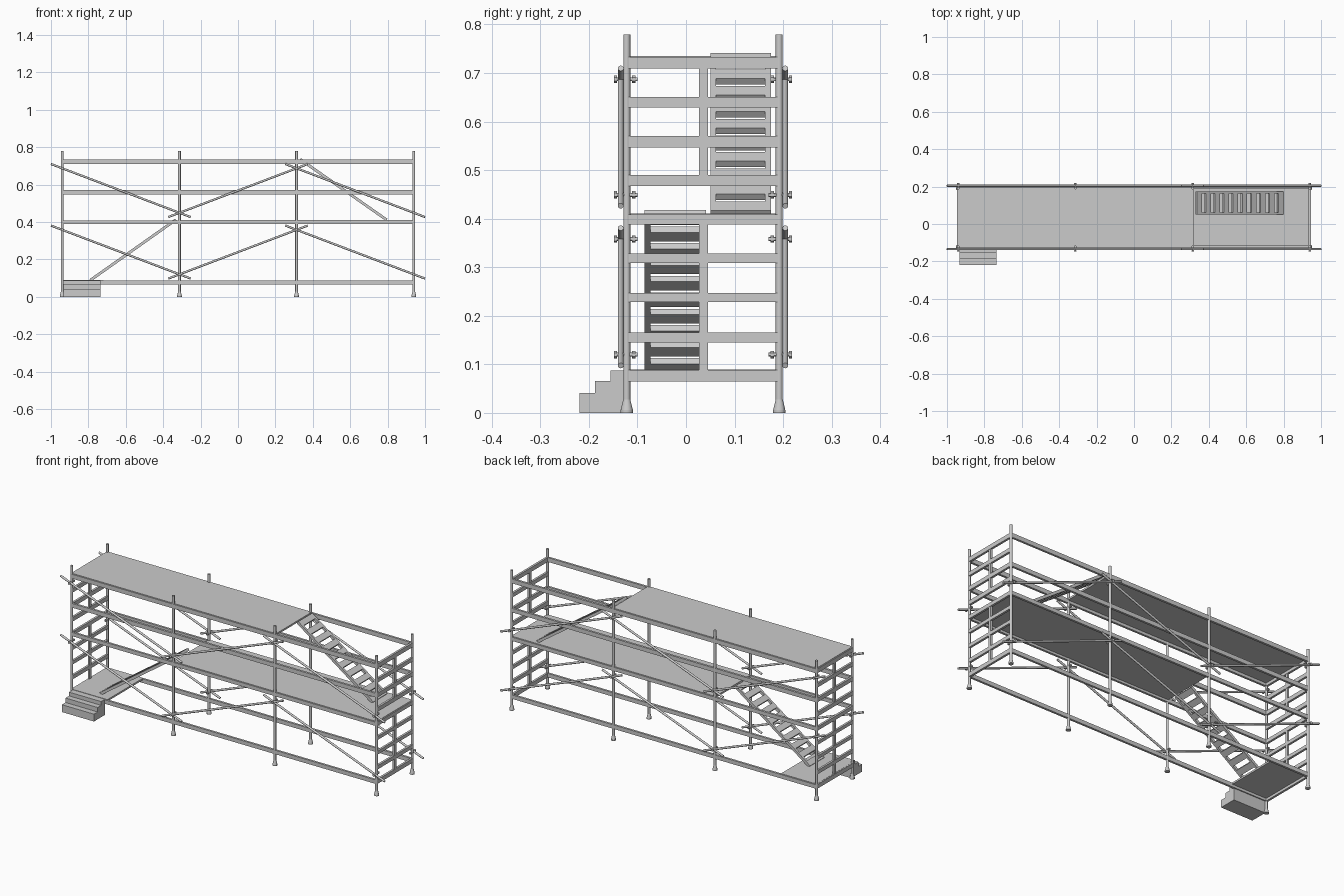
import bpy
from math import atan2
from mathutils import Vector

if "Cube" in bpy.data.objects:
    bpy.data.objects.remove(bpy.data.objects["Cube"])

POST_X = [-0.94, -0.313, 0.313, 0.94]
YF, YB = -0.122, 0.192
YMID = (YF + YB) / 2


def mesh_object(name, verts, faces):
    me = bpy.data.meshes.new(name)
    me.from_pydata(verts, [], faces)
    ob = bpy.data.objects.new(name, me)
    bpy.context.collection.objects.link(ob)
    return ob


def box(name, x0, x1, y0, y1, z0, z1):
    v = [(x, y, z) for x in (x0, x1) for y in (y0, y1) for z in (z0, z1)]
    f = [(0, 1, 3, 2), (4, 6, 7, 5), (0, 4, 5, 1), (2, 3, 7, 6), (0, 2, 6, 4), (1, 5, 7, 3)]
    return mesh_object(name, v, f)


def rod(name, a, b, r, r2=None, sides=16):
    a, b = Vector(a), Vector(b)
    d = b - a
    bpy.ops.mesh.primitive_cone_add(vertices=sides, radius1=r, radius2=r if r2 is None else r2,
                                    depth=d.length, location=(a + b) / 2,
                                    rotation=d.to_track_quat('Z', 'Y').to_euler())
    ob = bpy.context.object
    ob.name = name
    if sides > 8:
        bpy.ops.object.shade_smooth_by_angle()
    return ob


# Upright posts with flared feet
for x in POST_X:
    for y in (YF, YB):
        rod("post", (x, y, 0.004), (x, y, 0.779), 0.0072)
        rod("foot_flare", (x, y, 0.006), (x, y, 0.028), 0.0125, 0.0072)
        rod("foot_pad", (x, y, 0), (x, y, 0.006), 0.013)

# Long rails on both sides
for y in (YF, YB):
    for z0, z1 in ((0.065, 0.087), (0.388, 0.409), (0.547, 0.570), (0.709, 0.733)):
        box("long_rail", -0.94, 0.94, y - 0.006, y + 0.006, z0, z1)

# End frames: rungs and a centre upright per storey
RUNGS = [(0.065, 0.088), (0.145, 0.166), (0.228, 0.247), (0.309, 0.328), (0.388, 0.409),
         (0.467, 0.490), (0.547, 0.570), (0.629, 0.651), (0.709, 0.733)]
for x in (-0.94, 0.94):
    for z0, z1 in RUNGS:
        box("end_rung", x - 0.006, x + 0.006, YF, YB, z0, z1)
    for z0, z1 in ((0.088, 0.39), (0.488, 0.71)):
        box("end_upright", x - 0.005, x + 0.005, 0.027, 0.045, z0, z1)

# Three platforms
for name, x0, x1, z in (("entry_platform", -0.94, -0.72, 0.089),
                        ("middle_deck", -0.315, 0.94, 0.411),
                        ("top_deck", -0.94, 0.32, 0.735)):
    box(name, x0, x1, YF, YB, z - 0.01, z)

# Diagonal braces with bolts, alternating direction per bay
SLOPE = 0.377
OVER = 0.06
for z_low in (0.12, 0.449):
    z_high = z_low + 0.238
    for side, y in ((-1, YF), (1, YB)):
        yb = y + side * 0.0125
        for i in range(3):
            xa, xb = POST_X[i], POST_X[i + 1]
            za, zb = (z_low, z_high) if i == 1 else (z_high, z_low)
            dz = (zb - za) / (xb - xa) * OVER
            rod("brace", (xa - OVER, yb, za - dz), (xb + OVER, yb, zb + dz), 0.0058)
        for i, x in enumerate(POST_X):
            z = z_high if i in (0, 2) else z_low

            def at(d):
                return (x, y + side * d, z)
            rod("brace_bolt", at(-0.022), at(0.026), 0.004, sides=12)
            rod("bolt_head", at(0.020), at(0.026), 0.0075, sides=6)
            rod("bolt_nut", at(-0.018), at(-0.011), 0.0075, sides=6)


# Sloping stairs: stringers and flat treads in one plane
def stair(name, bottom, top, y0, y1):
    dx, dz = top[0] - bottom[0], top[1] - bottom[1]
    length = (dx * dx + dz * dz) ** 0.5
    w, t = 0.012, 0.0075
    parts = [box(name + "_stringer", 0, length, y0, y0 + w, -t, t),
             box(name + "_stringer", 0, length, y1 - w, y1, -t, t)]
    n, tread = 10, 0.032
    step = (length - tread) / (n - 1)
    for i in range(n):
        s = i * step
        parts.append(box(name + "_tread", s, s + tread, y0 + w, y1 - w, -t, t))
    for p in parts:
        if dx < 0:
            for v in p.data.vertices:
                v.co.x *= -1
            p.data.flip_normals()
        p.rotation_euler.y = -atan2(dz, dx) if dx > 0 else atan2(dz, -dx)
        p.location = (bottom[0], 0, bottom[1])


stair("lower_stair", (-0.79, 0.088), (-0.332, 0.412), -0.085, 0.041)
stair("upper_stair", (0.795, 0.411), (0.332, 0.735), 0.050, 0.175)

# Solid entry steps: stepped profile extruded along x
profile = [(-0.122, 0), (-0.219, 0), (-0.219, 0.041), (-0.187, 0.041), (-0.187, 0.066),
           (-0.156, 0.066), (-0.156, 0.087), (-0.122, 0.087)]
n = len(profile)
verts = [(x, y, z) for x in (-0.933, -0.735) for y, z in profile]
faces = [tuple(range(n)), tuple(reversed(range(n, 2 * n)))]
faces += [(i, i + n, (i + 1) % n + n, (i + 1) % n) for i in range(n)]
mesh_object("entry_steps", verts, faces)
